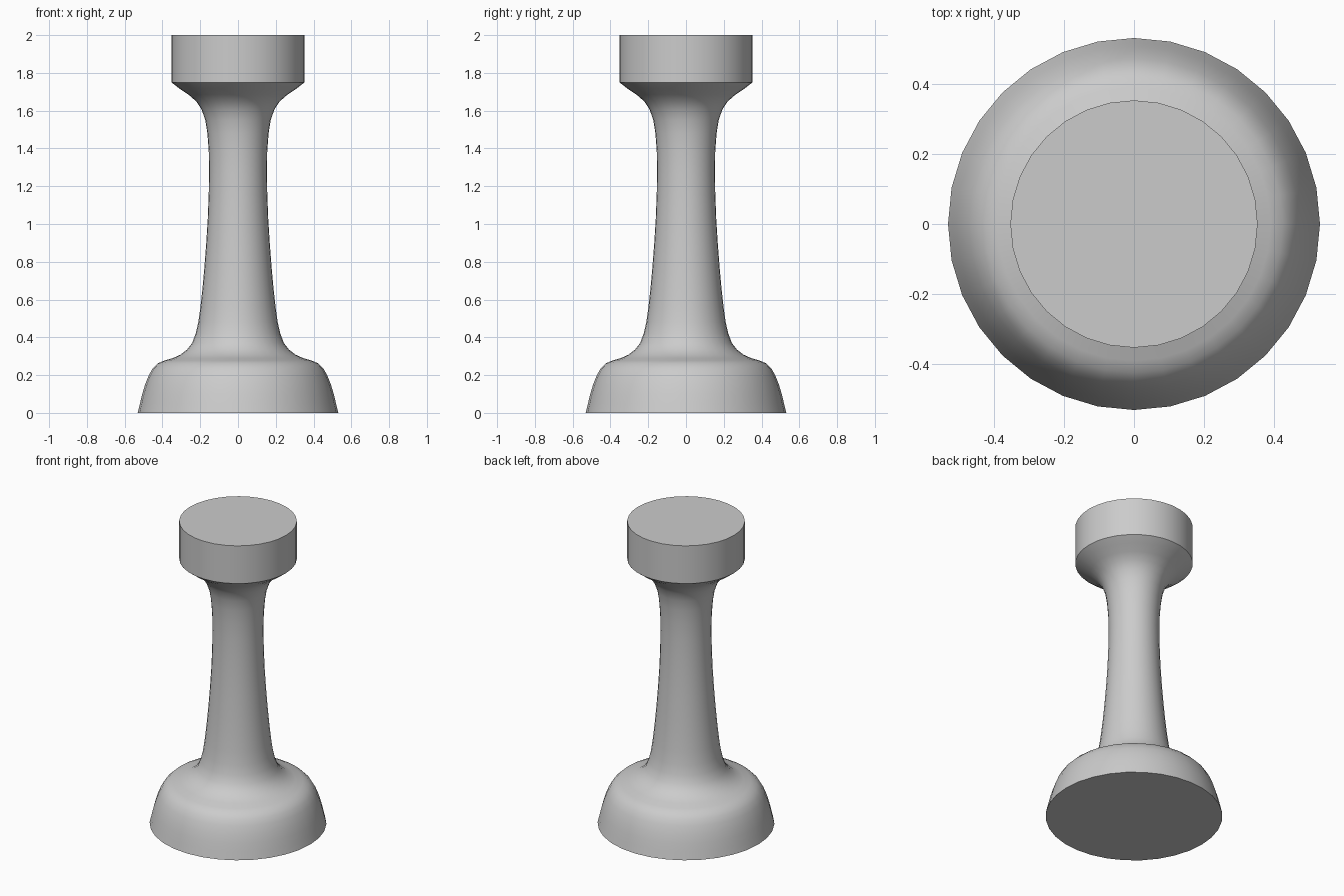
import bpy, bmesh, math

if "Cube" in bpy.data.objects:
    bpy.data.objects.remove(bpy.data.objects["Cube"])

SIDES = 32

# Turned outline as (radius, height), from foot to head
PROFILE = [
    (0.531, 0.0), (0.519, 0.05), (0.507, 0.10), (0.492, 0.15), (0.472, 0.20),
    (0.452, 0.235), (0.425, 0.262), (0.39, 0.277), (0.345, 0.29), (0.305, 0.308),
    (0.27, 0.335), (0.243, 0.37), (0.224, 0.42), (0.21, 0.48), (0.199, 0.56),
    (0.188, 0.66), (0.178, 0.77), (0.168, 0.90), (0.160, 1.03), (0.155, 1.16),
    (0.153, 1.28), (0.155, 1.39), (0.162, 1.48), (0.173, 1.55), (0.193, 1.607),
    (0.222, 1.65), (0.262, 1.685), (0.31, 1.717), (0.353, 1.75), (0.353, 2.0),
]


def lathe(name, profile, sides):
    bm = bmesh.new()
    rings = [[bm.verts.new((r * math.cos(2 * math.pi * i / sides),
                            r * math.sin(2 * math.pi * i / sides), z))
              for i in range(sides)] for r, z in profile]
    for low, high in zip(rings, rings[1:]):
        for i in range(sides):
            j = (i + 1) % sides
            bm.faces.new((low[i], low[j], high[j], high[i]))
    # Flat caps at both ends
    bm.faces.new(rings[0][::-1])
    bm.faces.new(rings[-1])
    mesh = bpy.data.meshes.new(name)
    bm.to_mesh(mesh)
    bm.free()
    obj = bpy.data.objects.new(name, mesh)
    bpy.context.collection.objects.link(obj)
    return obj


# One-piece turned pedestal: flared foot, slim stem, flat cylindrical head
pedestal = lathe("turned_pedestal", PROFILE, SIDES)
bpy.context.view_layer.objects.active = pedestal
pedestal.select_set(True)
bpy.ops.object.shade_smooth_by_angle(angle=math.radians(35))
